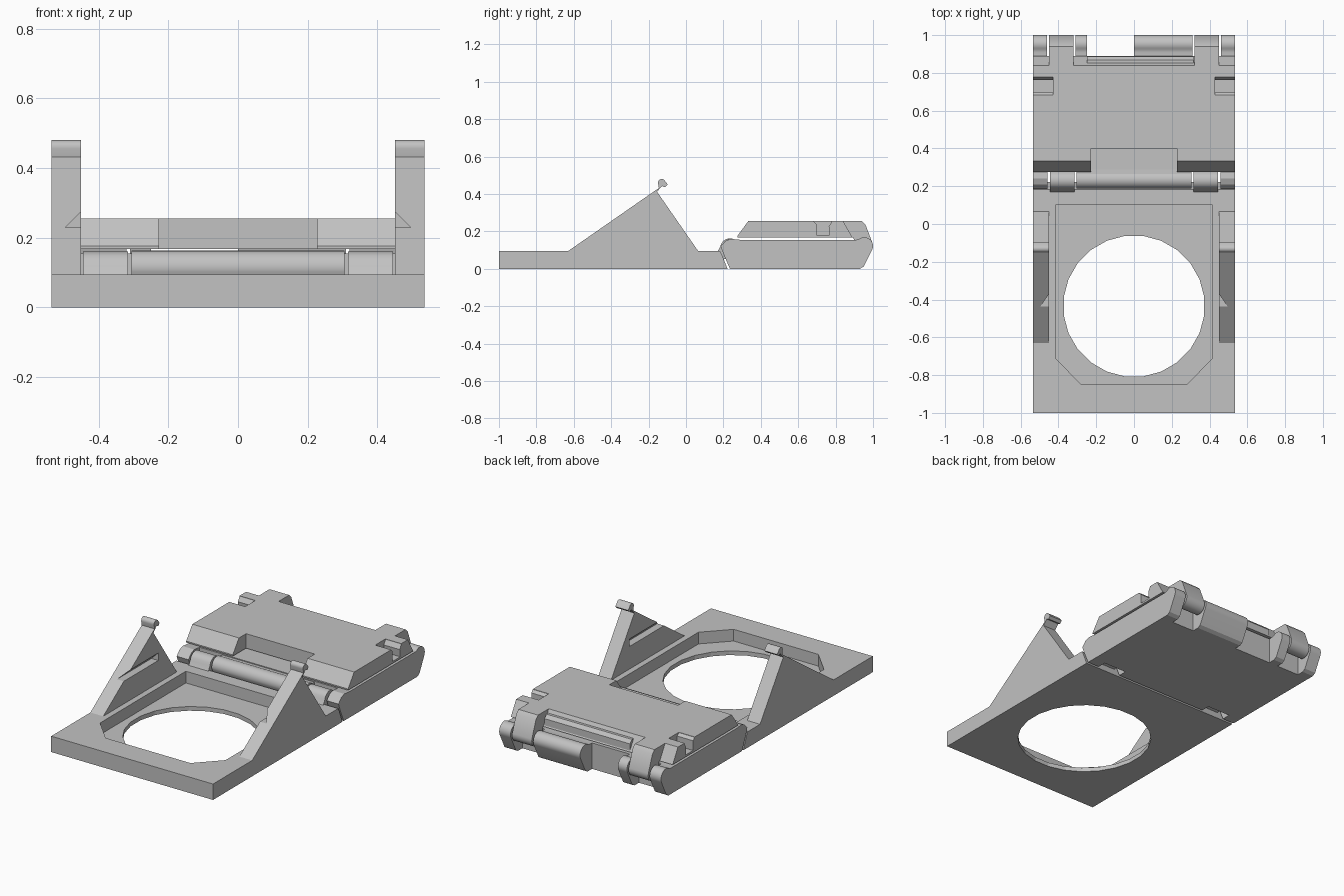
import bpy, bmesh
from math import cos, sin, radians

cube = bpy.data.objects.get("Cube")
if cube:
    bpy.data.objects.remove(cube)

grey = bpy.data.materials.new("plain grey")
grey.use_nodes = True
COLOUR = (0.54, 0.54, 0.54, 1)
grey.diffuse_color = COLOUR
grey.node_tree.nodes["Principled BSDF"].inputs["Base Color"].default_value = COLOUR


def prism(name, points, lo, hi, axis="x"):
    """Extrude a 2D outline along an axis: x takes (y, z), y takes (x, z), z takes (x, y)."""
    place = {"x": lambda p, t: (t, p[0], p[1]),
             "y": lambda p, t: (p[0], t, p[1]),
             "z": lambda p, t: (p[0], p[1], t)}[axis]
    bm = bmesh.new()
    face = bm.faces.new([bm.verts.new(place(p, lo)) for p in points])
    new = bmesh.ops.extrude_face_region(bm, geom=[face])["geom"]
    shift = place((0, 0), hi - lo)
    bmesh.ops.translate(bm, vec=shift, verts=[g for g in new if isinstance(g, bmesh.types.BMVert)])
    bmesh.ops.recalc_face_normals(bm, faces=bm.faces)
    mesh = bpy.data.meshes.new(name)
    bm.to_mesh(mesh)
    bm.free()
    mesh.materials.append(grey)
    obj = bpy.data.objects.new(name, mesh)
    bpy.context.collection.objects.link(obj)
    return obj


def select(obj):
    bpy.ops.object.select_all(action="DESELECT")
    obj.select_set(True)
    bpy.context.view_layer.objects.active = obj


def cut(obj, cutter):
    cutter.hide_render = True
    mod = obj.modifiers.new("cut", "BOOLEAN")
    mod.operation, mod.solver, mod.object = "DIFFERENCE", "EXACT", cutter
    select(obj)
    bpy.ops.object.modifier_apply(modifier=mod.name)
    bpy.data.objects.remove(cutter)


def smooth(obj):
    select(obj)
    bpy.ops.object.shade_smooth_by_angle(angle=radians(25))


def arc(cx, cz, r, start, end, n=12):
    angles = [radians(start + (end - start) * i / n) for i in range(n + 1)]
    return [(cx + r * cos(a), cz + r * sin(a)) for a in angles]


def box(y0, y1, z0, z1):
    return [(y0, z0), (y1, z0), (y1, z1), (y0, z1)]


W = 0.535

# Front frame with a chamfered recess and a round opening
frame = prism("front_frame", [(-1, 0), (0.222, 0), (0.19, 0.08), (0.182, 0.095), (-1, 0.095)], -W, W)
cut(frame, prism("recess_cutter", [(-0.415, 0.1), (-0.415, -0.71), (-0.28, -0.85),
                                   (0.28, -0.85), (0.415, -0.71), (0.415, 0.1)], 0.025, 0.2, "z"))
cut(frame, prism("opening_cutter", arc(0, -0.435, 0.375, 7.5, 352.5, 23), -0.1, 0.2, "z"))

# Side arms with hooked tips and a wedge notch on the inside
for side, s in (("right", -1), ("left", 1)):
    arm = prism(side + "_arm", [(-0.63, 0.09), (-0.63, 0.095), (-0.145, 0.432)]
                + arc(-0.13, 0.46, 0.02, 190, 50, 6)
                + [(-0.097, 0.45), (-0.112, 0.436), (-0.128, 0.442), (-0.155, 0.412),
                   (0.065, 0.095), (0.065, 0.09)], *sorted((s * 0.45, s * W)))
    cut(arm, prism("notch_cutter", [(s * 0.44, 0.285), (s * 0.495, 0.23), (s * 0.44, 0.23)],
                   -0.6, -0.11, "y"))
    smooth(arm)

# Lower shell of the rear case
prism("lower_shell", box(0.288, 0.888, 0, 0.155), -W, W)

# Front hinge: shell barrels alternate with frame knuckles
shell_end = ([(0.288, 0), (0.235, 0), (0.2, 0.08)] + arc(0.235, 0.115, 0.048, 195, 50)
             + [(0.288, 0.15)])
end_lug = [(0.288, 0), (0.235, 0), (0.2, 0.08), (0.185, 0.12), (0.21, 0.148), (0.24, 0.16), (0.288, 0.155)]
frame_lug = [(0.17, 0.05), (0.2, 0.05)] + arc(0.232, 0.112, 0.049, -70, 170) + [(0.17, 0.095)]
smooth(prism("front_hinge_barrel", shell_end, -0.305, 0.305))
for side, s in (("right", -1), ("left", 1)):
    prism(side + "_hinge_end", end_lug, *sorted((s * 0.457, s * W)))
    smooth(prism(side + "_frame_knuckle", frame_lug, *sorted((s * 0.315, s * 0.445))))

# Rear hinge: rounded shell lugs
rear_lug = ([(0.888, 0), (0.93, 0), (0.95, 0.012)] + arc(0.953, 0.122, 0.047, -25, 130)
            + [(0.91, 0.155), (0.888, 0.155)])
for name, lo, hi in (("right_rear_lug", -W, -0.46), ("small_rear_lug", -0.31, -0.25),
                     ("wide_rear_barrel", 0, 0.31), ("left_rear_lug", 0.46, W)):
    smooth(prism(name, rear_lug, lo, hi))

# Upper lid with a finger cut-out in front and side notches
lid = prism("upper_lid", [(0.275, 0.168), (0.275, 0.176), (0.333, 0.255), (0.84, 0.255), (0.89, 0.168)], -W, W)
cut(lid, prism("finger_cutter", box(0.2, 0.4, 0.1, 0.3), -0.227, 0.227))
notch = [(0.68, 0.27), (0.682, 0.253), (0.697, 0.238), (0.697, 0.18), (0.768, 0.18),
         (0.763, 0.225), (0.778, 0.25), (0.778, 0.27)]
for side, s in (("right", -1), ("left", 1)):
    cut(lid, prism("side_cutter", notch, *sorted((s * 0.43, s * 0.6))))

# Lid rear edge and its hinge arms
prism("lid_rear_ledge", [(0.83, 0.168), (0.886, 0.168), (0.886, 0.215), (0.868, 0.235), (0.83, 0.235)], -0.25, 0.315)
lid_arm = ([(0.82, 0.168), (0.82, 0.255), (0.94, 0.255), (0.96, 0.235)]
           + arc(0.953, 0.122, 0.047, 15, -150) + [(0.895, 0.168)])
for side, s in (("right", -1), ("left", 1)):
    smooth(prism(side + "_lid_arm", lid_arm, *sorted((s * 0.32, s * 0.45))))
